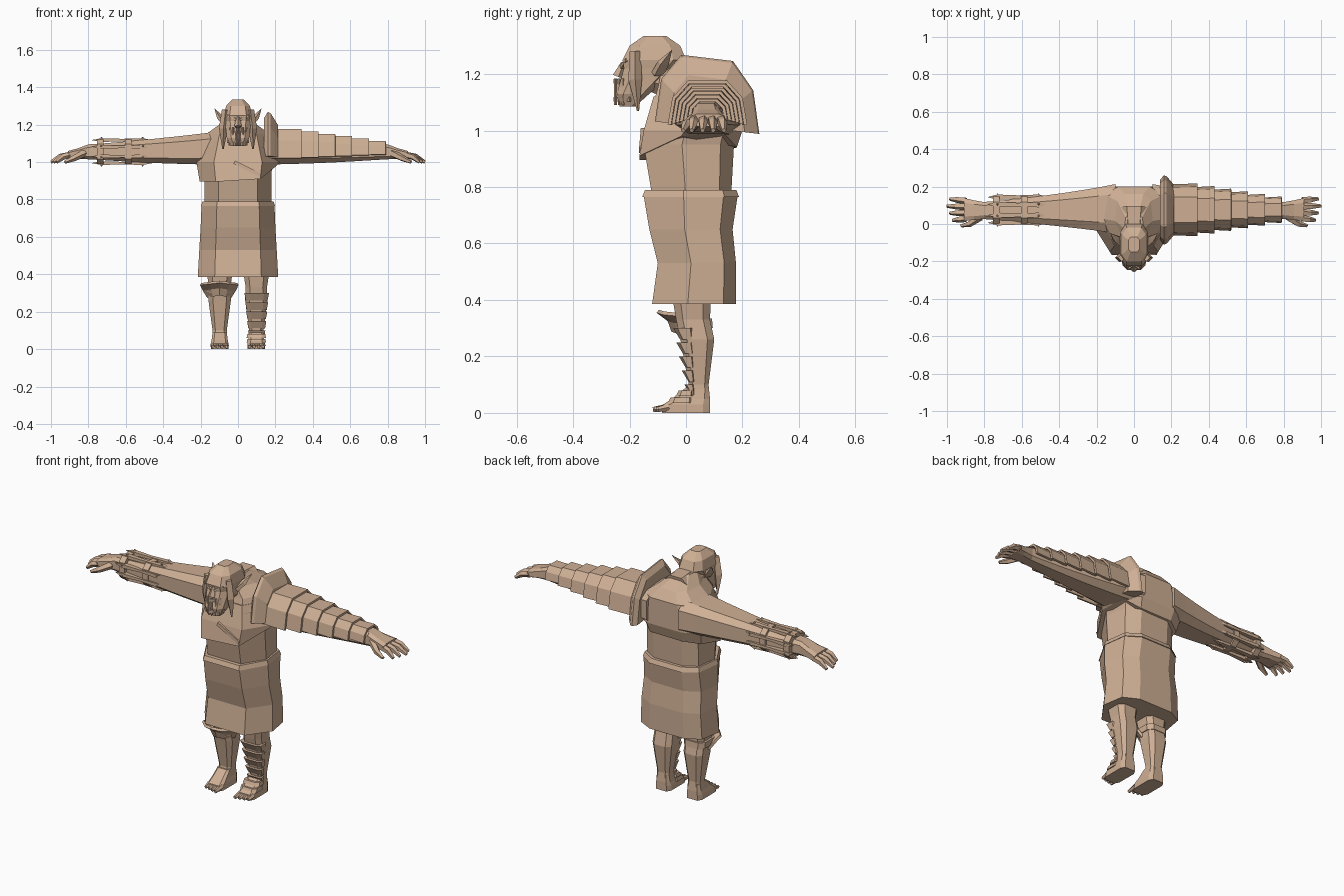
import bpy, bmesh, math
from mathutils import Vector

default_cube = bpy.data.objects.get("Cube")
if default_cube:
    bpy.data.objects.remove(default_cube, do_unlink=True)

clay = bpy.data.materials.new("tan clay")
clay.use_nodes = True
clay.diffuse_color = (.62, .43, .3, 1)
clay.node_tree.nodes["Principled BSDF"].inputs["Base Color"].default_value = clay.diffuse_color


def skin(name, rings, closed=True, thickness=0):
    """Skin equal-length point rings: a capped solid, or an open sheet with thickness."""
    bm = bmesh.new()
    loops = [[bm.verts.new(point) for point in ring] for ring in rings]
    count = len(loops[0])
    for lower, upper in zip(loops, loops[1:]):
        for i in range(count if closed else count - 1):
            j = (i + 1) % count
            bm.faces.new((lower[i], lower[j], upper[j], upper[i]))
    if closed:
        bm.faces.new(loops[0])
        bm.faces.new(loops[-1])
    bmesh.ops.recalc_face_normals(bm, faces=bm.faces)
    mesh = bpy.data.meshes.new(name)
    bm.to_mesh(mesh)
    bm.free()
    mesh.materials.append(clay)
    obj = bpy.data.objects.new(name, mesh)
    bpy.context.scene.collection.objects.link(obj)
    if thickness:
        modifier = obj.modifiers.new("thickness", "SOLIDIFY")
        modifier.thickness = thickness
        modifier.offset = 0


def octagon(chamfer):
    """Unit box section with cut corners."""
    points, edge = [], [(1, chamfer - 1), (1, 1 - chamfer)]
    for quarter in range(4):
        points += edge
        edge = [(-b, a) for a, b in edge]
    return points


# Trunk section: flat front panel, slanted sides, broad back
half_trunk = [(.58, -1), (1, -.15), (.9, .7), (.5, 1)]
TRUNK = half_trunk + [(-a, b) for a, b in reversed(half_trunk)]


def upright(name, *rings, middle=0, section=octagon(.4), warp=lambda point: point):
    """Stack of sections, each given as height, half width, front and back."""
    skin(name, [[warp(Vector((middle + a * half, (front + back + b * (back - front)) / 2, z)))
                 for a, b in section] for z, half, front, back in rings])


def sideways(name, sections):
    """Row of sections along x, each given as centre, half depth and half height."""
    skin(name, [[centre + Vector((0, a * depth, b * height)) for a, b in octagon(.4)]
                for centre, depth, height in sections])


def tube(name, path, radii, sides=5, flatness=1):
    """Faceted tube through the path with one radius per point."""
    points = [Vector(point) for point in path]
    along = (points[-1] - points[0]).normalized()
    across = along.orthogonal().normalized()
    if abs(along.z) < .8:
        across = along.cross(Vector((0, 0, 1))).normalized()
    other = along.cross(across)
    angles = [math.tau * (i + .5) / sides for i in range(sides)]
    skin(name, [[point + radius * (across * math.cos(angle) + other * flatness * math.sin(angle))
                 for angle in angles] for point, radius in zip(points, radii)])


def arch(x, centre, half, base, height):
    """Flat-topped half hexagon over the arm, open below."""
    points = []
    for i in range(6):
        angle = math.pi * i / 5
        reach = math.copysign(abs(math.cos(angle)) ** .6, math.cos(angle))
        points.append((x, centre + half * reach, base + height * math.sin(angle)))
    return points


# Torso, chest wrap and neck
upright("torso", (.77, .18, -.12, .16), (.95, .18, -.15, .17), (1.08, .2, -.12, .2),
        (1.15, .17, -.1, .2), (1.2, .1, -.09, .16), (1.25, .05, -.09, .06), section=TRUNK)


def lift_hem(point):
    if point.z < .95:
        point.z += .8 * max(0, point.x - .1) + .25 * max(0, point.y)
    return point


upright("chest_wrap", (.895, .205, -.165, .18), (1, .222, -.15, .2), (1.12, .18, -.115, .2),
        section=TRUNK, warp=lift_hem)
tube("chest_strap", [(-.02, -.15, 1), (.12, -.156, .93)], [.014, .014], 4)
tube("neck", [(0, .08, 1.16), (0, -.14, 1.2)], [.1, .06], 8)

# Skirt and belt
upright("skirt", (.385, .215, -.12, .177), (.53, .207, -.1, .177), (.65, .2, -.13, .165),
        (.77, .195, -.15, .183), section=TRUNK)
upright("belt", (.765, .198, -.155, .188), (.79, .19, -.145, .178), section=TRUNK)

# Head with barred mouth
upright("head", (1.085, .04, -.235, -.18), (1.13, .06, -.245, -.13), (1.22, .07, -.22, -.03),
        (1.25, .075, -.225, 0), (1.3, .064, -.2, -.02), (1.335, .03, -.15, -.07))
tube("nose", [(0, -.22, 1.24), (0, -.24, 1.19)], [.01, .02], 4)
for i in range(6):
    bar = Vector((.018 * (i - 2.5), .013 * abs(i - 2.5) - .256, 1.09))
    tube("mouth_bar", [bar, bar + Vector((0, 0, .095))], [.005, .006], 4)
for z in (1.11, 1.175):
    skin("mouth_band", [[(x, abs(x) - .252, z + rise) for rise in (-.008, .008)]
                        for x in (-.055, 0, .055)], closed=False, thickness=.008)

for side in (-1, 1):
    # Facial features, ears and hair
    tube("brow", [(side * .01, -.227, 1.225), (side * .055, -.21, 1.25)], [.009, .007], 4)
    tube("ear", [(side * .06, -.1, 1.2), (side * .095, -.08, 1.24), (side * .125, -.05, 1.285)],
         [.03, .026, .001], 4, .5)
    tube("hair_lock", [(side * .066, -.18, 1.28), (side * .078, -.18, 1.18),
                       (side * .08, -.17, 1.07)], [.02, .024, .004], 4)

    # Arm narrowing from shoulder to wrist, with a fuller forearm
    arm = []
    for i in range(9):
        thick, bulge = (1 - i / 8) ** 2, math.sin(math.pi * i / 8)
        centre = Vector((side * (.1 + .7 * i / 8), .072 + .01 * thick, 1.055 + .02 * thick))
        arm.append((centre, .046 + .085 * thick + .014 * bulge,
                    .04 + .05 * thick + .012 * bulge))
    sideways("arm", arm)

    # Hand with fingers drooping to the tips
    wrist, knuckles = arm[-1][0], Vector((side * .91, .077, 1.037))
    sideways("hand", [(wrist, .045, .04), ((wrist + knuckles) / 2, .052, .028),
                      (knuckles, .062, .022)])
    for i in range(4):
        spread = i - 1.5
        root = knuckles + Vector((-side * .01, spread * .032, 0))
        tip = Vector((side * (1 - .015 * abs(spread - .5)), root.y + spread * .006, 1))
        bend = (root + tip) / 2 + Vector((0, 0, .01))
        tube("finger", [root, bend, tip], [.019, .017, .009])
    tube("thumb", [(side * .82, .04, 1.05), (side * .88, 0, 1.02), (side * .925, -.01, 1)],
         [.022, .017, .009])

    # Leg, foot and toes
    middle = side * .098
    upright("leg", (.05, .04, 0, .085), (.1, .038, .01, .08), (.26, .06, -.02, .1),
            (.33, .057, -.035, .085), (.45, .075, -.055, .09), middle=middle)
    upright("foot", (0, .047, -.085, .085), (.03, .047, -.08, .085), (.05, .043, -.05, .085),
            (.09, .038, 0, .08), middle=middle, section=octagon(.3))
    for i in range(4):
        root = Vector((middle + side * .024 * (i - 1.5), -.06, .02))
        tube("toe", [root, root + Vector((0, i * .006 - .057, -.008))], [.015, .009])

# Overlapping arm plates on the left
edges = [.18] + [.34 + .09 * i for i in range(6)]
for i, (inner, outer) in enumerate(zip(edges, edges[1:])):
    half, height = .135 - .014 * i, .16 - .018 * i
    base = 1.02 + .004 * i
    skin("arm_plate", [arch(inner - .02, .076, half - .006, base, height),
                       arch(outer, .076, half, base, height)], closed=False, thickness=.012)

# Tall shoulder guard with a peaked rim, lower at the back
skin("shoulder_guard", [[(x, y, z - .12 * (y - .075)) for x, y, z in
                         arch(place, .075, .185 * size, 1.01, .26 * size)]
                        for place, size in ((.14, .88), (.16, 1), (.175, .97), (.215, .72))])

# Splinted bracer on the right forearm
for x in (-.605, -.755):
    sideways("bracer_strap", [(Vector((x + shift, .075, 1.056)), .073, .066)
                              for shift in (0, .035)])
for i in range(8):
    angle = math.pi * (i + .5) / 4
    outward = Vector((0, math.cos(angle), .9 * math.sin(angle)))
    axis = Vector((-.62, .075, 1.056))
    path = [axis + outward * .074 + Vector((shift, 0, 0)) for shift in (.16, .11, 0, -.11, -.16)]
    tube("bracer_splint", path, [.002, .02, .014, .02, .002], 4, .7)
    for stud in (path[1], path[3]):
        tube("bracer_stud", [stud, stud + outward * .02], [.012, .003], 4)

# Stepped greave bands on the left shin and instep
for i in range(5):
    z, front, half = .26 - .05 * i, .01 * i - .045, .066 - .005 * i
    upright("greave_band", (z, half * .88, front + .024, .03), (z + .04, half, front, .03),
            middle=.1)
for i in range(2):
    z, front = .035 + .025 * i, .03 * i - .065
    upright("foot_band", (z, .052, front, .03), (z + .02, .048, front + .01, .03), middle=.098)

# Flared knee guard and strap on the right leg
skin("knee_guard", [[(a * half - .1, front + .07 * a * a, z - .012 * abs(a))
                     for a in (-1, -.5, 0, .5, 1)]
                    for z, front, half in ((.29, -.045, .06), (.33, -.06, .085), (.36, -.1, .1))],
     closed=False, thickness=.014)
upright("knee_strap", (.3, .066, -.04, .095), (.335, .068, -.045, .092), middle=-.1)
